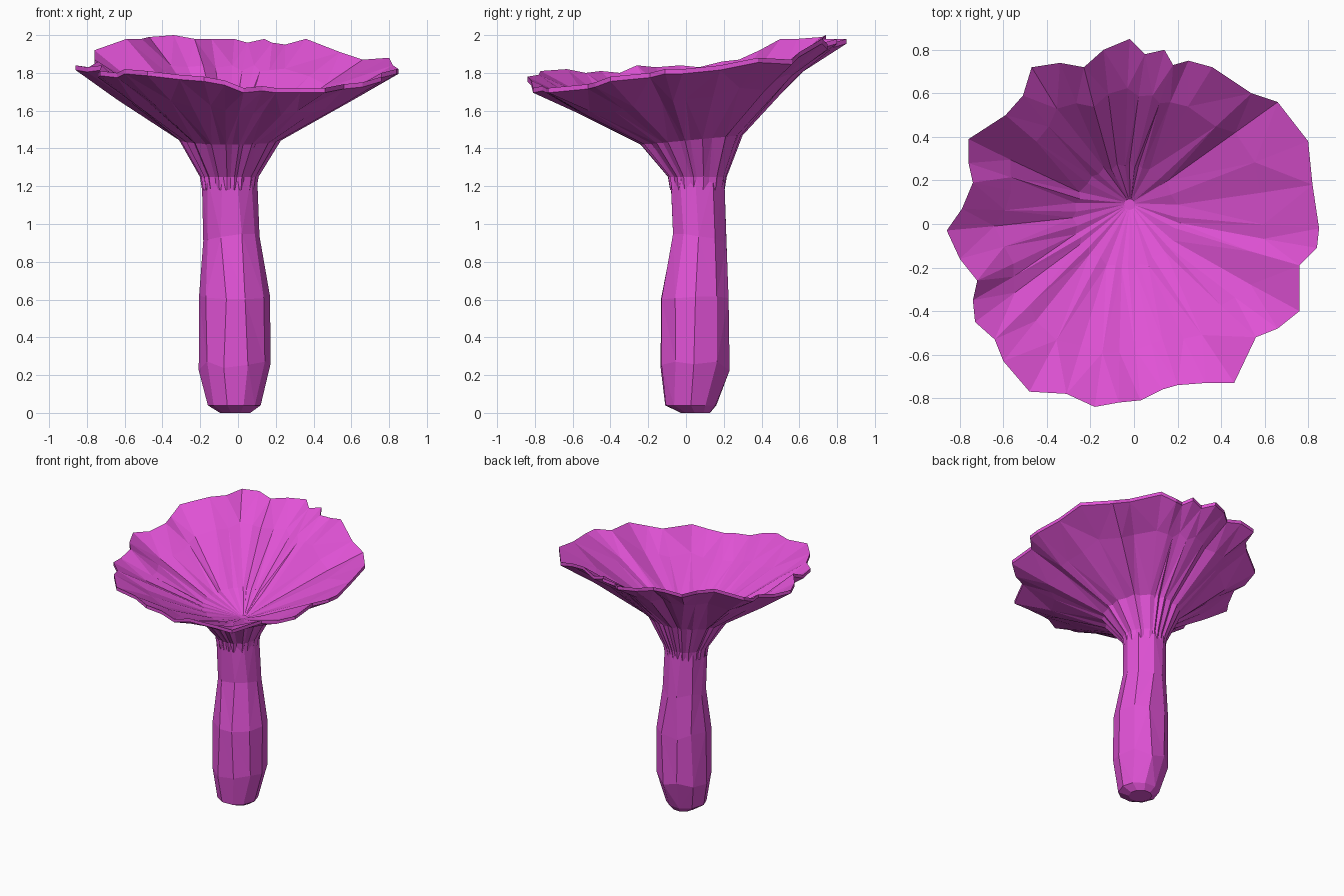
import bpy
import bmesh
import math
import random
from mathutils import Vector

random.seed(4)

default_cube = bpy.data.objects.get("Cube")
if default_cube:
    bpy.data.objects.remove(default_cube, do_unlink=True)


def make_material(name, colour):
    material = bpy.data.materials.new(name)
    material.use_nodes = True
    material.diffuse_color = colour
    material.node_tree.nodes["Principled BSDF"].inputs["Base Color"].default_value = colour
    return material


def loft(name, rings, material, close_start=False, close_end=False):
    """Skin a list of equally sized vertex rings into one flat-shaded object."""
    bm = bmesh.new()
    loops = [[bm.verts.new(point) for point in ring] for ring in rings]
    count = len(loops[0])
    for lower, upper in zip(loops, loops[1:]):
        for i in range(count):
            j = (i + 1) % count
            bm.faces.new((lower[i], lower[j], upper[j], upper[i]))
    if close_start:
        bm.faces.new(list(reversed(loops[0])))
    if close_end:
        bm.faces.new(loops[-1])
    bmesh.ops.triangulate(bm, faces=[f for f in bm.faces if len(f.verts) == 4])
    mesh = bpy.data.meshes.new(name)
    bm.to_mesh(mesh)
    bm.free()
    mesh.materials.append(material)
    obj = bpy.data.objects.new(name, mesh)
    bpy.context.collection.objects.link(obj)
    return obj


magenta = make_material("magenta flesh", (0.75, 0.085, 0.67, 1.0))

# Stem: faceted, slightly leaning column (height, centre x, centre y, radius)
STEM_SIDES = 10
stem_profile = [
    (0.0, -0.015, 0.05, 0.08),
    (0.04, -0.02, 0.025, 0.14),
    (0.25, -0.018, 0.047, 0.19),
    (0.62, -0.018, 0.05, 0.188),
    (0.92, -0.035, 0.07, 0.149),
    (1.25, -0.045, 0.06, 0.147),
]
stem_rings = []
for height, cx, cy, radius in stem_profile:
    ring = []
    for i in range(STEM_SIDES):
        angle = math.tau * i / STEM_SIDES + random.uniform(-0.08, 0.08)
        lift = random.uniform(-0.03, 0.03) if 0.1 < height < 1.2 else 0
        ring.append(Vector((cx + radius * math.cos(angle),
                            cy + radius * math.sin(angle), height + lift)))
    stem_rings.append(ring)
loft("stem", stem_rings, magenta, close_start=True, close_end=True)

# Ruffled edge of the cap, counter-clockwise from the left side
outline = [
    (.85, -.02, 1.82), (.82, .18, 1.84), (.8, .38, 1.88), (.66, .56, 1.87),
    (.54, .6, 1.91), (.36, .72, 1.98), (.25, .75, 1.95), (.18, .73, 1.96),
    (.14, .8, 1.98), (.05, .78, 1.96), (-.02, .85, 1.98), (-.14, .8, 1.98),
    (-.23, .72, 1.98), (-.34, .74, 2), (-.47, .72, 1.99), (-.51, .59, 1.98),
    (-.59, .5, 1.98), (-.76, .39, 1.92), (-.76, .28, 1.87), (-.74, .19, 1.86),
    (-.79, .07, 1.83), (-.86, -.03, 1.84), (-.8, -.16, 1.83),
    (-.72, -.26, 1.84), (-.74, -.35, 1.8), (-.73, -.45, 1.81),
    (-.64, -.53, 1.8), (-.6, -.63, 1.82), (-.48, -.77, 1.81),
    (-.31, -.78, 1.79), (-.18, -.84, 1.78), (-.07, -.82, 1.76),
    (.03, -.81, 1.72), (.13, -.76, 1.73), (.2, -.74, 1.72), (.33, -.73, 1.72),
    (.46, -.73, 1.72), (.56, -.52, 1.74), (.66, -.48, 1.75), (.76, -.4, 1.78),
    (.76, -.19, 1.8), (.84, -.11, 1.82),
]
lip = [Vector(point) for point in outline]
rim = [point - Vector((0, 0, 0.025)) for point in lip]
pleats = [(-1) ** i * random.uniform(0.3, 1.0) for i in range(len(outline))]


def neck_ring(height, cx, cy, radius, fold, lean=0.0):
    """Pleated ring following the directions of the cap outline."""
    ring = []
    for point, pleat in zip(rim, pleats):
        angle = math.atan2(point.y, point.x)
        r = radius * (1 - fold * pleat)
        ring.append(Vector((cx + r * math.cos(angle), cy + r * math.sin(angle),
                            height + lean * math.sin(angle))))
    return ring


def blend(inner, outer, amount, bulge, ripple):
    """Ring between two others, lifted at the back and rippled by the pleats."""
    ring = []
    for a, b, pleat in zip(inner, outer, pleats):
        point = a.lerp(b, amount)
        point.z += bulge * max(b.y, 0) + ripple * pleat
        ring.append(point)
    return ring


# Cap: pleated underside, thin lip, then the hollow upper side
collar = neck_ring(1.18, -0.045, 0.06, 0.14, 0.06)
throat = neck_ring(1.25, -0.045, 0.06, 0.152, 0.05)
flare = neck_ring(1.445, -0.04, 0.03, 0.262, 0.06, 0.025)
under = blend(flare, rim, 0.6, 0.05, 0.012)
upper = [p + Vector((0, 0, 0.03)) for p in under]
basin = [Vector((p.x * 0.9, p.y * 0.9 + 0.01, p.z + 0.04)) for p in flare]
funnel = neck_ring(1.38, -0.02, 0.09, 0.025, 0.0)
loft("cap", [collar, throat, flare, under, rim, lip, upper, basin, funnel],
     magenta, close_end=True)
